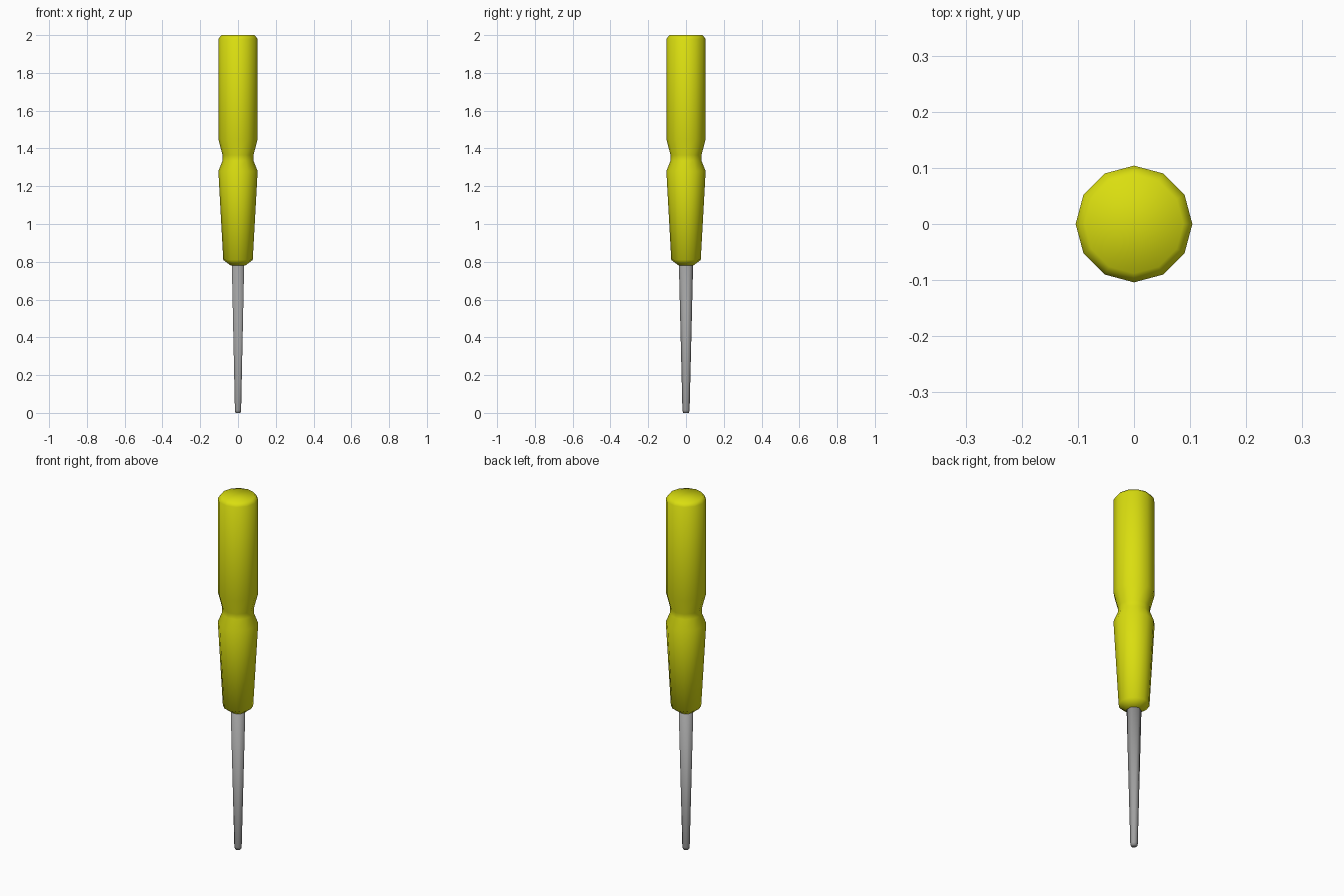
import bpy
import bmesh
import math

cube = bpy.data.objects.get("Cube")
if cube:
    bpy.data.objects.remove(cube, do_unlink=True)


def make_material(name, rgb, roughness=0.5):
    mat = bpy.data.materials.new(name)
    mat.use_nodes = True
    mat.diffuse_color = (*rgb, 1)
    bsdf = mat.node_tree.nodes["Principled BSDF"]
    bsdf.inputs["Base Color"].default_value = (*rgb, 1)
    bsdf.inputs["Roughness"].default_value = roughness
    return mat


def lathe(name, profile, sides, mat):
    """Closed solid from (radius, height) rings, first ring at the bottom."""
    bm = bmesh.new()
    rings = []
    for radius, z in profile:
        ring = []
        for i in range(sides):
            a = math.tau * i / sides + math.pi / 2
            ring.append(bm.verts.new((radius * math.cos(a), radius * math.sin(a), z)))
        rings.append(ring)
    for low, high in zip(rings, rings[1:]):
        for i in range(sides):
            j = (i + 1) % sides
            bm.faces.new((low[i], low[j], high[j], high[i]))
    bm.faces.new(rings[0][::-1])
    bm.faces.new(rings[-1])
    for face in bm.faces:
        face.smooth = True
    mesh = bpy.data.meshes.new(name)
    bm.to_mesh(mesh)
    bm.free()
    mesh.materials.append(mat)
    obj = bpy.data.objects.new(name, mesh)
    bpy.context.collection.objects.link(obj)
    return obj


yellow = make_material("handle yellow", (0.70, 0.73, 0.005))
steel = make_material("steel grey", (0.35, 0.35, 0.35))

# Grip with a pinched waist and chamfered ends
lathe("handle", [
    (0.038, 0.78), (0.078, 0.81), (0.104, 1.28), (0.082, 1.335),
    (0.082, 1.365), (0.104, 1.45), (0.104, 1.98), (0.088, 2.0),
], 12, yellow)

# Tapered hexagonal shaft, its top end set inside the grip
lathe("shaft", [(0.016, 0.0), (0.019, 0.015), (0.038, 0.80)], 6, steel)
